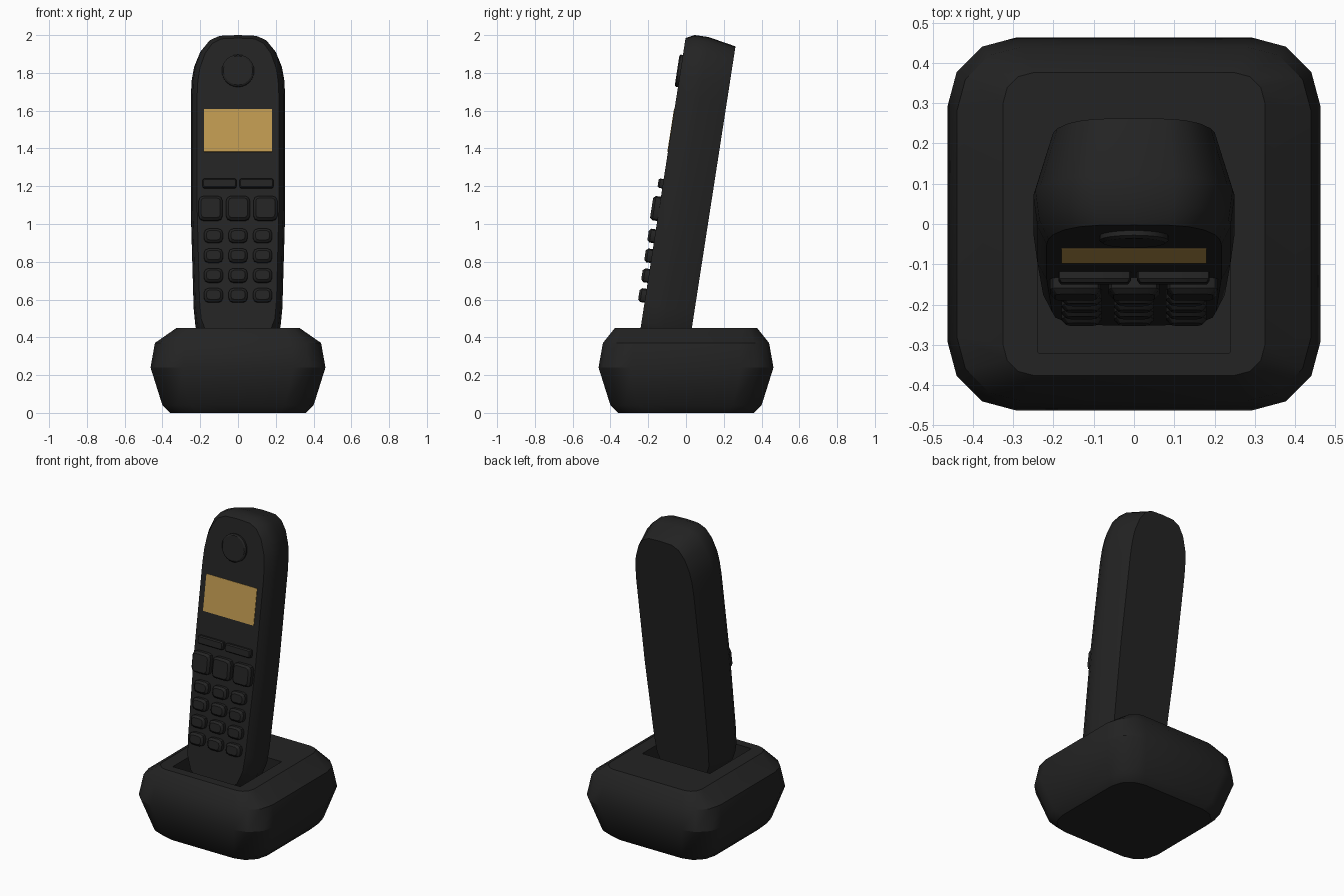
import bpy, bmesh, math
from mathutils import Matrix

if "Cube" in bpy.data.objects:
    bpy.data.objects.remove(bpy.data.objects["Cube"], do_unlink=True)


def material(name, rgb):
    mat = bpy.data.materials.new(name)
    mat.use_nodes = True
    color = (*rgb, 1)
    mat.diffuse_color = color
    bsdf = mat.node_tree.nodes["Principled BSDF"]
    bsdf.inputs["Base Color"].default_value = color
    bsdf.inputs["Roughness"].default_value = 0.6
    return mat


BLACK = material("black plastic", (0.017, 0.017, 0.017))
AMBER = material("amber screen", (0.52, 0.32, 0.08))

# Handset frame: x across, y from front to back, z along its length
TILT = Matrix.Translation((0, -0.31, 0)) @ Matrix.Rotation(-math.atan(0.155), 4, "X")


def loft(name, rings, mat=BLACK, matrix=None, angle=30):
    """Skin a stack of equal-sized point rings and cap both ends."""
    bm = bmesh.new()
    loops = [[bm.verts.new(p) for p in ring] for ring in rings]
    n = len(loops[0])
    for a, b in zip(loops, loops[1:]):
        for i in range(n):
            j = (i + 1) % n
            bm.faces.new((a[i], a[j], b[j], b[i]))
    bm.faces.new(loops[0][::-1])
    bm.faces.new(loops[-1])
    bmesh.ops.recalc_face_normals(bm, faces=bm.faces)
    if matrix:
        bm.transform(matrix)
    mesh = bpy.data.meshes.new(name)
    bm.to_mesh(mesh)
    bm.free()
    for poly in mesh.polygons:
        poly.use_smooth = True
    mesh.set_sharp_from_angle(angle=math.radians(angle))
    mesh.materials.append(mat)
    obj = bpy.data.objects.new(name, mesh)
    bpy.context.collection.objects.link(obj)
    return obj


def rounded_rect(hx, hy, r, segments=3):
    """2D rounded rectangle centred on the origin."""
    pts = []
    for k, (sx, sy) in enumerate([(1, 1), (-1, 1), (-1, -1), (1, -1)]):
        for s in range(segments + 1):
            t = math.pi / 2 * (k + s / segments)
            pts.append((sx * (hx - r) + r * math.cos(t), sy * (hy - r) + r * math.sin(t)))
    return pts


# Charging base: outer shell, flat top and the slot sunk into it
base_layers = [
    # half x, half y, corner radius, centre y, z
    (0.36, 0.36, 0.14, 0, 0),
    (0.40, 0.40, 0.15, 0, 0.04),
    (0.463, 0.463, 0.17, 0, 0.24),
    (0.44, 0.44, 0.16, 0, 0.37),
    (0.325, 0.376, 0.075, 0, 0.45),
    (0.24, 0.21, 0.004, -0.11, 0.45),
    (0.24, 0.21, 0.004, -0.11, 0.28),
]
loft("charging_base", [[(x, y + cy, z) for x, y in rounded_rect(hx, hy, r)]
                       for hx, hy, r, cy, z in base_layers])

# Handset body: one half outline, scaled at each depth
TOP_HALF = [(0.4, 0.004), (0.62, 0.027), (0.8, 0.08), (0.93, 0.16), (0.98, 0.23), (1, 0.32)]
LOW_HALF = [(1, 0.75), (0.94, 0.23), (0.9, 0.13), (0.76, 0.05), (0.5, 0.01)]


def handset_ring(half_width, depth, top, bottom):
    side = [(half_width * f, top - o) for f, o in TOP_HALF]
    side += [(half_width * f, bottom + o) for f, o in LOW_HALF]
    outline = [(0, top)] + side + [(0, bottom)] + [(-x, z) for x, z in reversed(side)]
    return [(x, depth, z) for x, z in outline]


loft("handset_body", [handset_ring(*layer) for layer in [
    (0.217, 0, 2.008, 0.375),
    (0.24, 0.045, 2.031, 0.355),
    (0.25, 0.12, 2.032, 0.35),
    (0.205, 0.268, 2.005, 0.37),
]], matrix=TILT, angle=35)


def key(name, x, z, hx, hz, height, radius, inset=0.012, segments=2, mat=BLACK):
    """Raised pad on the handset front with a chamfered rim."""
    z /= math.cos(math.atan(0.155))
    steps = [(0, 0.004), (0, -height * 0.65), (inset, -height)]
    rings = [[(x + px, y, z + pz)
              for px, pz in rounded_rect(hx - i, hz - i, radius - i * 0.5, segments)]
             for i, y in steps]
    loft(name, rings, mat, TILT)


# Earpiece and screen
key("earpiece", 0, 1.81, 0.086, 0.086, 0.018, 0.0858, inset=0.008, segments=6)
key("screen", 0, 1.495, 0.18, 0.114, 0.003, 0.001, inset=0, segments=1, mat=AMBER)

# Soft keys below the screen
for x in (-0.098, 0.098):
    key("soft_key", x, 1.213, 0.09, 0.025, 0.026, 0.01, inset=0.006)

# Large function keys and the number pad
for column in (-1, 0, 1):
    key("function_key", column * 0.145, 1.08, 0.063, 0.065, 0.04, 0.025)
    for row in range(4):
        key("number_key", column * 0.13, 0.935 - row * 0.105, 0.05, 0.037, 0.036, 0.024)
